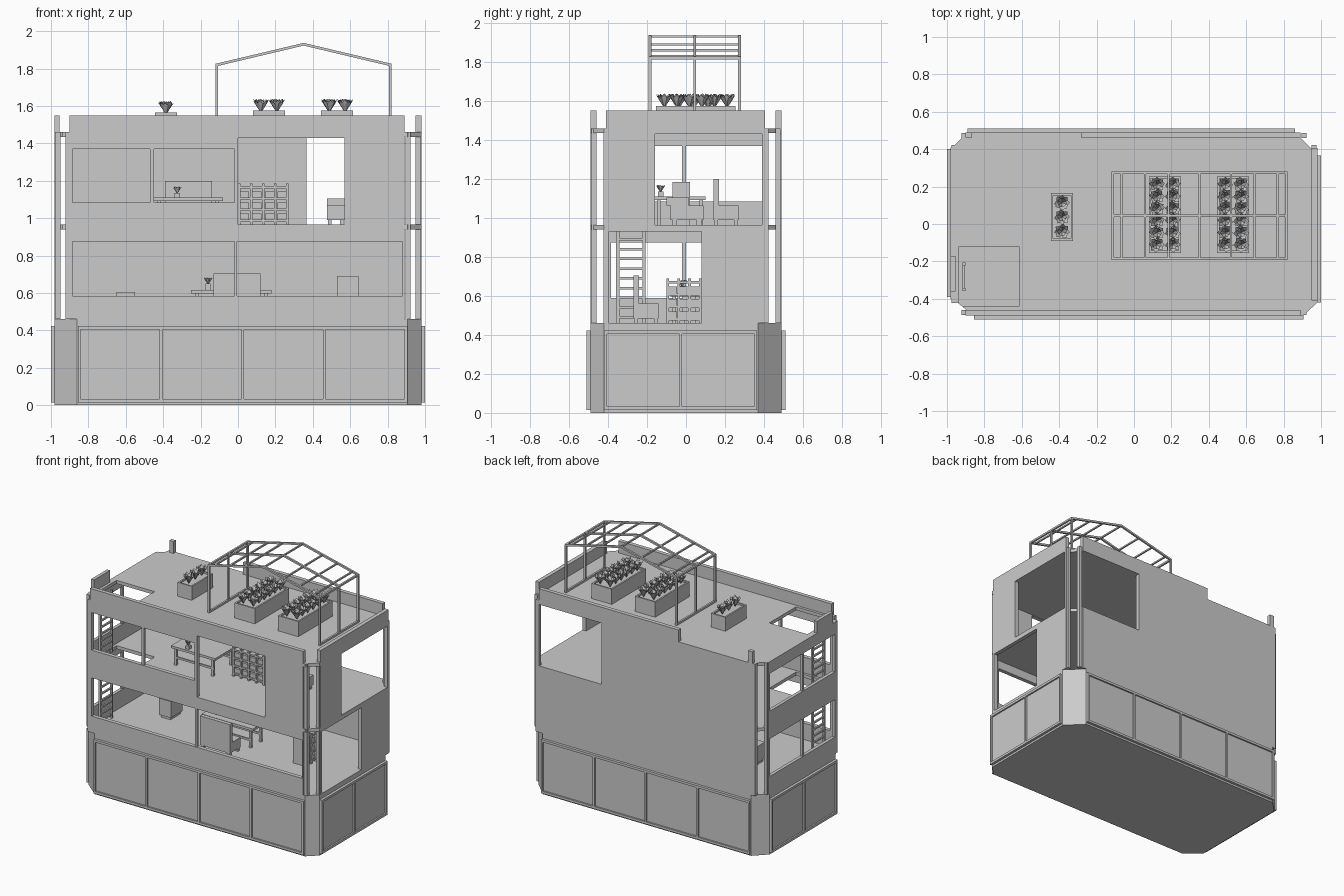
import bpy, bmesh, math, random
from mathutils import Vector, Matrix

random.seed(4)
cube = bpy.data.objects.get("Cube")
if cube:
    bpy.data.objects.remove(cube, do_unlink=True)

grey = bpy.data.materials.new("plain grey")
grey.use_nodes = True
tone = (0.6, 0.6, 0.6, 1)
grey.diffuse_color = tone
grey.node_tree.nodes["Principled BSDF"].inputs["Base Color"].default_value = tone


def finish(name, bm):
    mesh = bpy.data.meshes.new(name)
    bmesh.ops.recalc_face_normals(bm, faces=bm.faces)
    bm.to_mesh(mesh)
    bm.free()
    mesh.materials.append(grey)
    ob = bpy.data.objects.new(name, mesh)
    bpy.context.collection.objects.link(ob)
    return ob


def add_box(bm, x, y, z):
    size = [b - a for a, b in (x, y, z)]
    mid = [(a + b) / 2 for a, b in (x, y, z)]
    bmesh.ops.create_cube(bm, size=1, matrix=Matrix.Translation(mid) @ Matrix.Diagonal((*size, 1)))


def boxes(name, *items):
    bm = bmesh.new()
    for item in items:
        add_box(bm, *item)
    return finish(name, bm)


def add_bar(bm, a, b, w=0.014):
    a, b = Vector(a), Vector(b)
    d = b - a
    turn = d.to_track_quat('Z', 'Y').to_matrix().to_4x4()
    bmesh.ops.create_cube(bm, size=1, matrix=Matrix.Translation((a + b) / 2) @ turn
                          @ Matrix.Diagonal((w, w, d.length + w * 0.5, 1)))


def cut(ob, holes):
    """Cut box-shaped openings through an object."""
    for hole in holes:
        cutter = boxes("cutter", hole)
        cutter.hide_render = True
        mod = ob.modifiers.new("opening", 'BOOLEAN')
        mod.operation, mod.solver, mod.object = 'DIFFERENCE', 'EXACT', cutter
        bpy.context.view_layer.objects.active = ob
        bpy.ops.object.modifier_apply(modifier=mod.name)
        bpy.data.objects.remove(cutter, do_unlink=True)


X, Y = 0.98, 0.49
BASE, FLOOR, ROOF, TOP = 0.46, 0.965, 1.46, 1.55
OUTLINE = [(-X, -0.39), (-0.86, -Y), (0.905, -Y), (X, -0.42),
           (X, 0.37), (0.86, Y), (-0.89, Y), (-X, 0.4)]


def slab(name, z0, z1):
    bm = bmesh.new()
    face = bm.faces.new([bm.verts.new((x, y, z0)) for x, y in OUTLINE])
    out = bmesh.ops.extrude_face_region(bm, geom=[face])
    bmesh.ops.translate(bm, vec=(0, 0, z1 - z0),
                        verts=[v for v in out['geom'] if isinstance(v, bmesh.types.BMVert)])
    return finish(name, bm)


# Base and slabs with a ladder well
slab("base", 0, BASE)
well = ((-0.935, -0.615), (-0.44, -0.12))
for name, z in (("upper_floor", FLOOR), ("roof", ROOF)):
    cut(slab(name, z - 0.025, z), [(*well, (z - 0.1, z + 0.1))])


# Framed panels around the base
def panel_frame(name, long_axis, side, start, end, count):
    bm = bmesh.new()
    face = (Y if long_axis else X) * side
    depth = tuple(sorted((face, face + 0.02 * side)))
    thin = tuple(sorted((face, face + 0.008 * side)))

    def put(u, d, z):
        add_box(bm, *((u, d, z) if long_axis else (d, u, z)))
    put((start, end), thin, (0.02, 0.42))
    for z in (0.015, 0.405):
        put((start, end), depth, (z, z + 0.018))
    for i in range(count + 1):
        u = start + (end - start - 0.014) * i / count
        put((u, u + 0.014), depth, (0.02, 0.42))
    finish(name, bm)


panel_frame("front_base_panels", True, -1, -0.855, 0.905, 4)
panel_frame("back_base_panels", True, 1, -0.89, 0.86, 4)
panel_frame("right_base_panels", False, 1, -0.42, 0.365, 2)
panel_frame("left_base_panels", False, -1, -0.39, 0.4, 2)

# Outer walls with openings
thru = (-2, 2)
front = boxes("front_wall", ((-0.9, 0.89), (-Y, -0.46), (BASE, TOP)))
cut(front, [((-0.885, 0.88), thru, (0.585, 0.875)),
            ((-0.885, -0.02), thru, (1.085, 1.37)),
            ((0, 0.57), thru, (FLOOR, 1.43))])
boxes("front_mullions", ((-0.02, -0.005), (-0.485, -0.465), (0.58, 0.88)),
      ((-0.47, -0.45), (-0.485, -0.465), (1.08, 1.38)))
back = boxes("back_wall", ((-0.9, 0.89), (0.46, Y), (BASE, TOP)))
cut(back, [((0.365, 2), thru, (FLOOR, 1.43)), ((-2, -0.28), thru, (ROOF, 2))])
right = boxes("right_wall", ((0.95, X), (-0.41, 0.405), (BASE, TOP)))
cut(right, [(thru, (-0.395, 0.08), (BASE, 0.93)), (thru, (-0.16, 0.39), (FLOOR, 1.43))])
left = boxes("left_wall", ((-X, -0.955), (-0.4, 0.41), (BASE, ROOF)))
cut(left, [(thru, (-0.385, 0.395), (0.59, 0.875)), (thru, (-0.385, 0.395), (1.085, 1.37))])
boxes("left_mullions", *[((-0.978, -0.958), (-0.02, 0), z) for z in ((0.58, 0.88), (1.08, 1.38))])
boxes("left_parapet", ((-X, -0.955), (-0.36, -0.17), (ROOF, TOP)))
boxes("corner_stub", ((-0.9, -0.865), (0.462, Y), (ROOF, TOP)))

# Slim posts at the open corners
posts = []
for sx in (-1, 1):
    for sy in (-1, 1):
        for cx, cy in ((0.908, 0.473), (0.962, 0.41)):
            x, y = sx * cx, sy * cy
            posts.append(((x - 0.013, x + 0.013), (y - 0.013, y + 0.013), (BASE, ROOF)))
boxes("corner_posts", *posts)

# Ladders between floors
bm = bmesh.new()
for z0, z1 in ((BASE, FLOOR), (FLOOR, ROOF)):
    for y in (-0.35, -0.215):
        add_bar(bm, (-0.91, y, z0), (-0.91, y, z1 - 0.03), 0.016)
    for i in range(9):
        z = z0 + 0.03 + i * 0.05
        add_bar(bm, (-0.91, -0.35, z), (-0.91, -0.215, z), 0.012)
finish("ladders", bm)

# Greenhouse frame on the roof
EAVE, RIDGE, GX0, GX1 = 1.82, 1.93, -0.113, 0.815
GXM = (GX0 + GX1) / 2
bm = bmesh.new()
rows = (-0.185, 0.045, 0.275)
for y in rows:
    for x in (GX0, GX1):
        add_bar(bm, (x, y, ROOF), (x, y, EAVE))
        add_bar(bm, (x, y, EAVE), (GXM, y, RIDGE))
for x in (GX0, GX1):
    for z in (ROOF + 0.007, EAVE):
        add_bar(bm, (x, rows[0], z), (x, rows[-1], z))
for t in (0.1, 0.37, 0.64, 1):
    z = EAVE + (RIDGE - EAVE) * t
    for x in {GX0 + (GXM - GX0) * t, GX1 + (GXM - GX1) * t}:
        add_bar(bm, (x, rows[0], z), (x, rows[-1], z), 0.011)
finish("greenhouse_frame", bm)


# Leafy plants
def add_plant(bm, x, y, z, r=0.042, h=0.075):
    for ring, (count, reach) in enumerate(((8, 1), (6, 0.6))):
        for i in range(count):
            a = math.tau * i / count + random.uniform(-0.2, 0.2)
            out = Vector((math.cos(a), math.sin(a), 0)) * r * reach
            side = Vector((-math.sin(a), math.cos(a), 0)) * r * 0.38
            p = Vector((x, y, z))
            up = Vector((0, 0, h * random.uniform(0.85, 1)))
            mid = p + out * 0.65 + up * 0.75
            bm.faces.new([bm.verts.new(v) for v in (p, mid + side, p + out + up, mid - side)])


def planter(name, x0, x1, y0, y1, columns, count, top):
    boxes(name + "_box", ((x0, x1), (y0, y1), (ROOF, top - 0.012)),
          ((x0, x1), (y0, y0 + 0.012), (ROOF, top)), ((x0, x1), (y1 - 0.012, y1), (ROOF, top)),
          ((x0, x0 + 0.012), (y0, y1), (ROOF, top)), ((x1 - 0.012, x1), (y0, y1), (ROOF, top)))
    bm = bmesh.new()
    for c in range(columns):
        for i in range(count):
            add_plant(bm, x0 + (x1 - x0) * (c + 0.5) / columns,
                      y0 + 0.012 + (y1 - y0 - 0.024) * (i + 0.5) / count, top - 0.012)
    finish(name + "_plants", bm)


planter("small_planter", -0.445, -0.325, -0.09, 0.165, 1, 3, 1.565)
planter("middle_planter", 0.08, 0.25, -0.155, 0.255, 2, 6, 1.575)
planter("right_planter", 0.445, 0.615, -0.155, 0.255, 2, 6, 1.575)


# Furniture
def table(name, x, y, floor, top):
    legs = [((a, a + 0.018), (b, b + 0.018), (floor, top))
            for a in (x[0] + 0.02, x[1] - 0.04) for b in (y[0] + 0.01, y[1] - 0.03)]
    rails = [((x[0] + 0.02, x[1] - 0.02), (b, b + 0.012), (floor + 0.05, floor + 0.065))
             for b in (y[0] + 0.013, y[1] - 0.025)]
    boxes(name, (x, y, (top - 0.018, top)), *legs, *rails)


def potted_plant(name, x, y, z):
    boxes(name + "_pot", ((x - 0.014, x + 0.014), (y - 0.014, y + 0.014), (z, z + 0.035)))
    bm = bmesh.new()
    add_plant(bm, x, y, z + 0.03, 0.025, 0.04)
    finish(name + "_leaves", bm)


def seat(name, x, y, floor, top):
    feet = [((a, a + 0.02), (b, b + 0.02), (floor, floor + 0.03))
            for a in (x[0] + 0.005, x[1] - 0.025) for b in (y[0] + 0.005, y[1] - 0.025)]
    boxes(name, (x, y, (floor + 0.025, floor + 0.1)),
          (x, (y[0], y[0] + 0.03), (floor + 0.1, top)), *feet)


def shelf(name, along_x, u, d, floor, top, columns):
    parts = []
    for i in range(columns + 1):
        a = u[0] + (u[1] - u[0] - 0.014) * i / columns
        parts.append(((a, a + 0.014), d, (floor, top)))
    for i in range(4):
        z = floor + 0.015 + (top - floor - 0.04) * i / 3
        parts.append((u, d, (z, z + 0.012)))
        if i < 3:
            h = (top - floor) * 0.2
            for c in range(columns):
                a = u[0] + (u[1] - u[0]) * (c + 0.5) / columns
                parts.append(((a - 0.025, a + 0.025), (d[0] + 0.01, d[1] - 0.005), (z, z + h)))
    boxes(name, *(parts if along_x else [(q, p, z) for p, q, z in parts]))


table("lower_table", (-0.25, 0.18), (-0.08, 0.08), BASE, 0.615)
seat("lower_sofa", (-0.13, 0.12), (-0.27, -0.14), BASE, 0.705)
boxes("lower_cabinet", ((-0.65, -0.55), (-0.02, 0.12), (BASE + 0.02, 0.605)),
      ((-0.64, -0.56), (-0.01, 0.11), (BASE, BASE + 0.02)))
potted_plant("lower_plant", -0.16, -0.02, 0.615)
shelf("lower_shelf", False, (-0.1, 0.08), (0.53, 0.645), BASE, 0.69, 3)

table("upper_table", (-0.45, -0.08), (-0.16, 0.1), FLOOR, 1.11)
seat("upper_sofa", (-0.39, -0.14), (0.14, 0.27), FLOOR, 1.2)
potted_plant("upper_plant", -0.325, -0.13, 1.1)
shelf("upper_shelf", True, (0, 0.27), (-0.07, 0.02), FLOOR, 1.185, 4)
boxes("upper_cart", ((0.475, 0.57), (-0.08, 0.09), (FLOOR + 0.025, 1.065)),
      ((0.475, 0.57), (-0.1, 0.015), (1.065, 1.105)),
      *[((a, a + 0.02), (b, b + 0.025), (FLOOR, FLOOR + 0.03))
        for a in (0.48, 0.545) for b in (-0.07, 0.055)])
